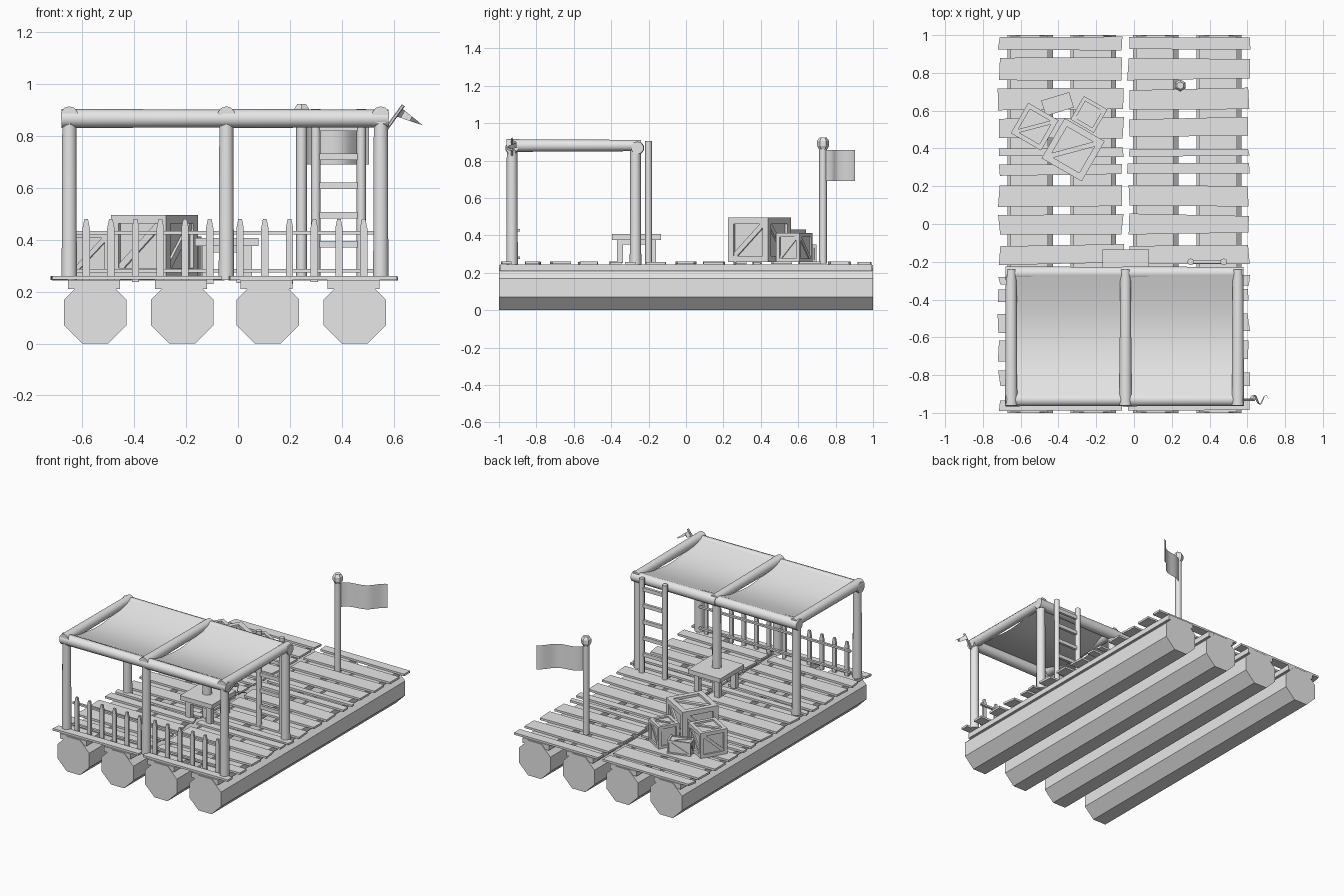
import bpy, bmesh, math, random
from mathutils import Vector, Matrix

random.seed(4)
cube = bpy.data.objects.get("Cube")
if cube:
    bpy.data.objects.remove(cube, do_unlink=True)

GREY = (0.8, 0.8, 0.8, 1.0)
mat = bpy.data.materials.new("plain_grey")
mat.use_nodes = True
mat.diffuse_color = GREY
mat.node_tree.nodes["Principled BSDF"].inputs["Base Color"].default_value = GREY


def finish(name, bm, smooth=False, solid=True):
    if solid:
        bmesh.ops.recalc_face_normals(bm, faces=bm.faces)
    me = bpy.data.meshes.new(name)
    bm.to_mesh(me)
    bm.free()
    me.materials.append(mat)
    ob = bpy.data.objects.new(name, me)
    bpy.context.collection.objects.link(ob)
    if smooth:
        bpy.ops.object.select_all(action='DESELECT')
        ob.select_set(True)
        bpy.context.view_layer.objects.active = ob
        bpy.ops.object.shade_smooth_by_angle(angle=math.radians(50))
    return ob


def add_box(bm, centre, size, matrix=Matrix()):
    m = matrix @ Matrix.Translation(centre) @ Matrix.Diagonal((*size, 1))
    bmesh.ops.create_cube(bm, size=1, matrix=m)


def add_rod(bm, a, b, r, sides=10, r2=None, spin=0):
    a, b = Vector(a), Vector(b)
    d = b - a
    m = (Matrix.Translation((a + b) / 2) @ d.to_track_quat('Z', 'Y').to_matrix().to_4x4()
         @ Matrix.Rotation(spin, 4, 'Z'))
    bmesh.ops.create_cone(bm, cap_ends=True, segments=sides, radius1=r,
                          radius2=r if r2 is None else r2, depth=d.length, matrix=m)


def add_prism(bm, outline, offset):
    face = bm.faces.new([bm.verts.new(p) for p in outline])
    out = bmesh.ops.extrude_face_region(bm, geom=[face])
    verts = [v for v in out["geom"] if isinstance(v, bmesh.types.BMVert)]
    bmesh.ops.translate(bm, verts=verts, vec=offset)


def sheet(name, nu, nv, place):
    """Grid of faces whose points come from place(u, v)."""
    bm = bmesh.new()
    rows = [[bm.verts.new(place(i / nu, j / nv)) for j in range(nv + 1)] for i in range(nu + 1)]
    for i in range(nu):
        for j in range(nv):
            bm.faces.new((rows[i][j], rows[i + 1][j], rows[i + 1][j + 1], rows[i][j + 1]))
    return finish(name, bm, True, False)


# Octagonal floating logs with a flat bearer on each
for i, x in enumerate((-0.55, -0.215, 0.115, 0.45)):
    bm = bmesh.new()
    add_rod(bm, (x, -1, 0.12), (x, 1, 0.12), 0.12 / math.cos(math.pi / 8), 8, spin=math.pi / 8)
    finish(f"log_{i + 1}", bm)
    bm = bmesh.new()
    add_box(bm, (x - 0.005, 0, 0.227), (0.2, 1.99, 0.035))
    finish(f"bearer_{i + 1}", bm)

# Uneven deck planks in two columns: (centre y, width)
ROWS = ((0.955, 0.06), (0.82, 0.11), (0.66, 0.11), (0.51, 0.1), (0.38, 0.05),
        (0.29, 0.055), (0.15, 0.115), (0, 0.1), (-0.16, 0.1), (-0.3, 0.05),
        (-0.38, 0.06), (-0.52, 0.1), (-0.67, 0.1), (-0.82, 0.075), (-0.955, 0.055))
for side, x0, x1 in (("right", -0.715, -0.06), ("left", -0.03, 0.608)):
    bm = bmesh.new()
    for y, w in ROWS:
        def j(s=0.008):
            return random.uniform(-s, s)
        za = 0.245 + j(0.002)
        h = w / 2
        add_prism(bm, [(x0 + j(), y - h + j(), za), (x1 + j(), y - h + j(), za),
                       (x1 + j(), y + h + j(), za), (x0 + j(), y + h + j(), za)], (0, 0, 0.014))
    finish(f"deck_planks_{side}", bm)

# Shelter frame
POSTS = (-0.65, -0.045, 0.55)
FRONT, BACK = -0.93, -0.27
for i, x in enumerate(POSTS):
    for label, y in (("front", FRONT), ("back", BACK)):
        bm = bmesh.new()
        add_rod(bm, (x, y, 0.245), (x, y, 0.895), 0.031, r2=0.028)
        finish(f"{label}_post_{i + 1}", bm, True)
    bm = bmesh.new()
    add_rod(bm, (x, -0.96, 0.88), (x, -0.24, 0.88), 0.034, r2=0.03)
    finish(f"side_beam_{i + 1}", bm, True)
for label, y in (("front", FRONT), ("back", BACK + 0.01)):
    bm = bmesh.new()
    for a, b in ((-0.68, -0.03), (-0.06, 0.58)):
        add_rod(bm, (a, y, 0.867), (b, y, 0.867), 0.037, r2=0.034)
    finish(f"{label}_beam", bm, True)

# Sagging canopy panels
for label, x0, x1 in (("right", -0.64, -0.055), ("left", -0.035, 0.54)):
    sheet(f"canopy_{label}", 4, 12, lambda u, v: (
        x0 + u * (x1 - x0), FRONT + v * (BACK - FRONT), 0.9 - 0.066 * math.sin(math.pi * v)))

# Picket fence between the front posts
bm = bmesh.new()
for start in (-0.585, 0.008):
    for k in range(6):
        x, z, w = start + k * 0.0952, random.uniform(0.225, 0.238), 0.014
        add_prism(bm, [(x - w, -0.918, z), (x + w, -0.918, z), (x + w, -0.918, 0.445),
                       (x + w / 2, -0.918, 0.48), (x - w / 2, -0.918, 0.48),
                       (x - w, -0.918, 0.445)], (0, 0.014, 0))
finish("fence_pickets", bm)
bm = bmesh.new()
for z in (0.281, 0.427):
    add_box(bm, (-0.05, -0.896, z), (1.15, 0.016, 0.013))
finish("fence_rails", bm)

# Ladder behind the shelter
bm = bmesh.new()
for x in (0.3, 0.475):
    add_rod(bm, (x, -0.2, 0.25), (x, -0.2, 0.903), 0.018, 8)
finish("ladder_rails", bm, True)
bm = bmesh.new()
for k in range(5):
    add_box(bm, (0.388, -0.2, 0.383 + k * 0.112), (0.16, 0.018, 0.025))
finish("ladder_rungs", bm)

# Table built round the middle back post
TX, TY = -0.043, -0.265
bm = bmesh.new()
add_box(bm, (TX, TY, 0.391), (0.245, 0.26, 0.03))
finish("table_top", bm)
bm = bmesh.new()
for sx in (-1, 1):
    add_box(bm, (TX + sx * 0.078, TY, 0.364), (0.025, 0.2, 0.026))
    add_box(bm, (TX, TY + sx * 0.088, 0.364), (0.17, 0.025, 0.026))
    for sy in (-1, 1):
        add_box(bm, (TX + sx * 0.078, TY + sy * 0.088, 0.315), (0.036, 0.034, 0.125))
finish("table_legs", bm)


# Crates: recessed core, edge bars and a diagonal brace on each face
def crate(name, x, y, size, turn):
    bm = bmesh.new()
    base = Matrix.Translation((x, y, 0.257 + size[2] / 2)) @ Matrix.Rotation(math.radians(turn), 4, 'Z')
    bar = 0.14 * min(size)
    add_box(bm, (0, 0, 0), [s - bar for s in size], base)
    for axis in range(3):
        a, b = (axis + 1) % 3, (axis + 2) % 3
        for sa in (-1, 1):
            for sb in (-1, 1):
                c, d = [0, 0, 0], [bar, bar, bar]
                c[a], c[b] = sa * (size[a] - bar) / 2, sb * (size[b] - bar) / 2
                d[axis] = size[axis]
                add_box(bm, c, d, base)
            # Brace on the face square to this axis
            la, lb = size[a] - 2 * bar, size[b] - 2 * bar
            normal, along, across = Vector(), Vector(), Vector()
            normal[axis] = 1
            along[a], along[b] = la, lb
            along.normalize()
            across = normal.cross(along)
            rot = Matrix((along, across, normal)).transposed().to_4x4()
            spot = Matrix.Translation(normal * sa * (size[axis] / 2 - bar * 0.35))
            add_box(bm, (0, 0, 0), (math.hypot(la, lb), bar * 0.8, bar * 0.35), base @ spot @ rot)
    finish(name, bm)


crate("large_crate", -0.322, 0.393, (0.245, 0.245, 0.238), -30)
crate("medium_crate", -0.526, 0.515, (0.185, 0.185, 0.175), -30)
crate("small_crate", -0.239, 0.58, (0.143, 0.143, 0.155), -30)
crate("low_crate", -0.405, 0.635, (0.155, 0.085, 0.095), 17)

# Flag pole with a faceted cap
PX, PY = 0.245, 0.733
bm = bmesh.new()
add_rod(bm, (PX, PY, 0.25), (PX, PY, 0.87), 0.021, 8)
finish("flag_pole", bm, True)
bm = bmesh.new()
add_rod(bm, (PX, PY, 0.86), (PX, PY, 0.878), 0.022, 6, r2=0.032)
add_rod(bm, (PX, PY, 0.878), (PX, PY, 0.905), 0.032, 6)
add_rod(bm, (PX, PY, 0.905), (PX, PY, 0.922), 0.032, 6, r2=0.02)
finish("pole_cap", bm)

# Waving flag
out, side = Vector((0.86, 0.51, 0)), Vector((-0.51, 0.86, 0))
sheet("flag", 20, 2, lambda u, v: Vector((PX, PY, 0.69 + 0.165 * v)) + out * (0.31 * u)
      + side * (0.016 * math.sin(u * 2.6 * math.pi)))

# Corner pennant on a leaning stick
bm = bmesh.new()
add_rod(bm, (0.57, -0.93, 0.825), (0.637, -0.93, 0.918), 0.007, 6)
finish("pennant_stick", bm)
sheet("pennant", 12, 2, lambda u, v: (
    0.61 + 0.103 * u + 0.018 * v * (1 - u), -0.93 + 0.025 * math.sin(u * 3 * math.pi),
    0.875 - 0.035 * u + 0.034 * v * (1 - u)))
